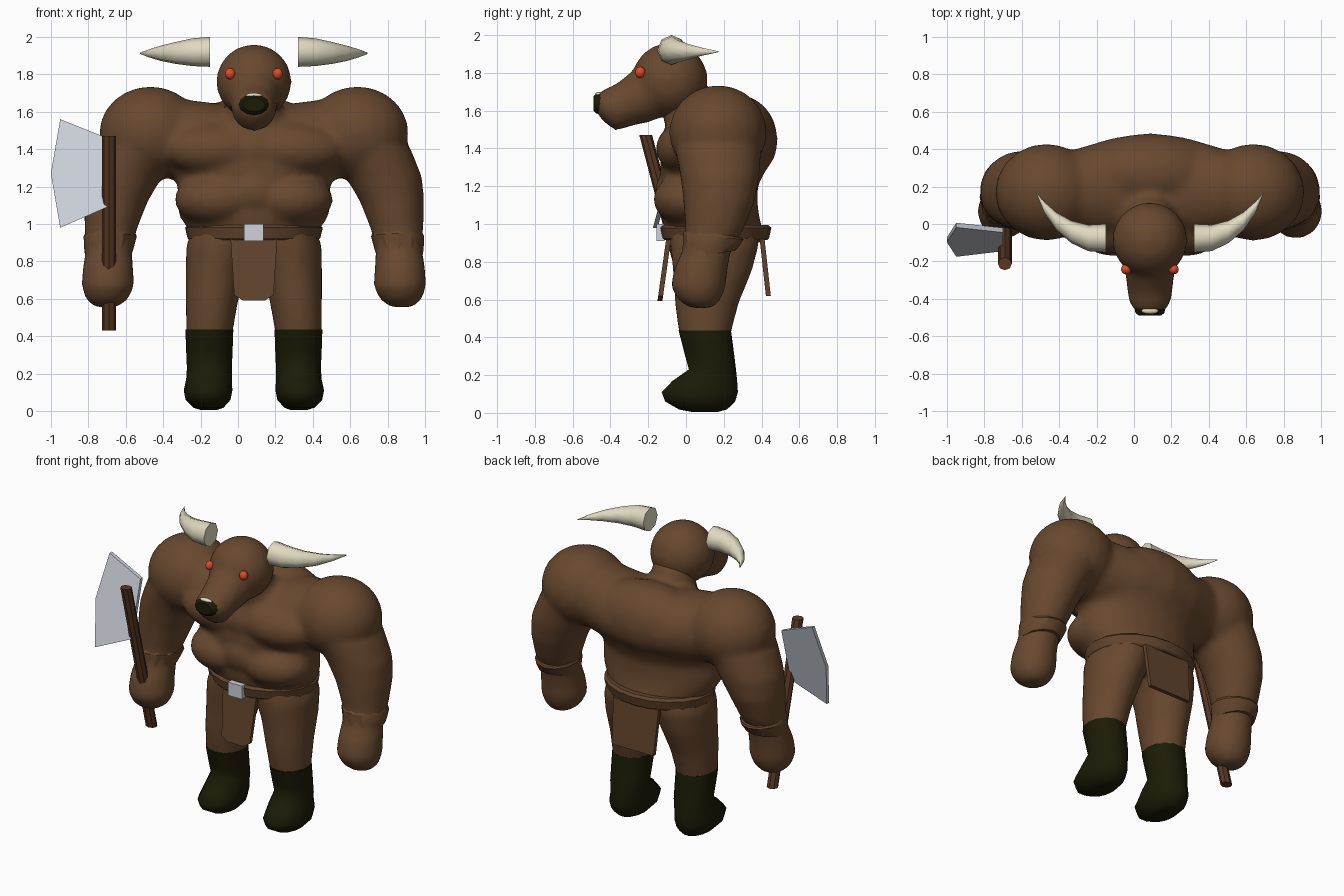
import bpy
import bmesh
from math import cos, sin, tau, radians
from mathutils import Vector, Matrix

if "Cube" in bpy.data.objects:
    bpy.data.objects.remove(bpy.data.objects["Cube"], do_unlink=True)

MID = 0.085          # the figure's own centre line in x
SIDES = {"left": 1, "right": -1}


def material(name, rgb):
    mat = bpy.data.materials.new(name)
    mat.use_nodes = True
    color = (*rgb, 1)
    mat.diffuse_color = color
    shader = mat.node_tree.nodes["Principled BSDF"]
    shader.inputs["Base Color"].default_value = color
    shader.inputs["Roughness"].default_value = 0.9
    return mat


hide = material("brown hide", (0.138, 0.065, 0.028))
leather = material("brown leather", (0.12, 0.057, 0.025))
wood = material("dark wood", (0.1, 0.04, 0.018))
boot_green = material("dark green", (0.011, 0.011, 0.002))
horn_cream = material("horn cream", (0.75, 0.7, 0.53))
eye_red = material("eye red", (0.76, 0.07, 0.02))
steel = material("pale steel", (0.61, 0.65, 0.71))


def loft(bm, rings, axis="Z", side=1, sides=16):
    """Skin ellipses across an axis; ring = offset from centre line, y, z, two radii."""
    loops = []
    for dx, y, z, ra, rb in rings:
        centre = Vector((MID + side * dx, y, z))
        loop = []
        for i in range(sides):
            a = ra * cos(tau * i / sides)
            b = rb * sin(tau * i / sides)
            offset = {"X": (0, a, b), "Y": (a, 0, b), "Z": (a, b, 0)}[axis]
            loop.append(bm.verts.new(centre + Vector(offset)))
        loops.append(loop)
    for low, high in zip(loops, loops[1:]):
        for i in range(sides):
            j = (i + 1) % sides
            bm.faces.new((low[i], low[j], high[j], high[i]))
    bm.faces.new(loops[0])
    bm.faces.new(loops[-1])


def ball(bm, dx, y, z, radii, side=1):
    place = Matrix.Translation((MID + side * dx, y, z)) @ Matrix.Diagonal((*radii, 1))
    bmesh.ops.create_uvsphere(bm, u_segments=20, v_segments=12, radius=1, matrix=place)


def plate(bm, points, thickness):
    """Flat outline given a thickness toward the back."""
    face = bm.faces.new([bm.verts.new(p) for p in points])
    moved = bmesh.ops.extrude_face_region(bm, geom=[face])["geom"]
    verts = [g for g in moved if isinstance(g, bmesh.types.BMVert)]
    bmesh.ops.translate(bm, verts=verts, vec=(0, thickness, 0))


def finish(bm, name, mat, angle=40, blend=False):
    bmesh.ops.recalc_face_normals(bm, faces=bm.faces)
    mesh = bpy.data.meshes.new(name)
    bm.to_mesh(mesh)
    bm.free()
    mesh.materials.append(mat)
    mesh.shade_smooth()
    mesh.set_sharp_from_angle(angle=radians(angle))
    obj = bpy.data.objects.new(name, mesh)
    bpy.context.collection.objects.link(obj)
    if blend:        # fuse overlapping muscle forms into one skin
        remesh = obj.modifiers.new("fuse", "REMESH")
        remesh.mode = "VOXEL"
        remesh.voxel_size = 0.022
        remesh.use_smooth_shade = True
        smooth = obj.modifiers.new("soften", "SMOOTH")
        smooth.iterations = 6


# Torso, shoulders and arms
bm = bmesh.new()
loft(bm, [(0, .15, .9, .33, .25), (0, .145, .98, .355, .26), (0, .13, 1.03, .395, .26),
          (0, .125, 1.1, .412, .255), (0, .125, 1.2, .408, .255), (0, .14, 1.28, .44, .28),
          (0, .16, 1.5, .4, .28), (0, .16, 1.6, .24, .2)], sides=24)
loft(bm, [(-.62, .17, 1.49, .21, .21), (-.4, .17, 1.45, .23, .22), (-.2, .19, 1.43, .27, .215),
          (0, .2, 1.42, .285, .215), (.2, .19, 1.43, .27, .215), (.4, .17, 1.45, .23, .22),
          (.62, .17, 1.49, .21, .21)], axis="X", sides=24)
arm = [(.52, .17, 1.55, .2, .2), (.62, .17, 1.4, .22, .23), (.695, .18, 1.25, .205, .21),
       (.738, .175, 1.12, .172, .19), (.765, .15, .97, .14, .155), (.775, .11, .86, .125, .13),
       (.78, .08, .77, .135, .142), (.78, .065, .67, .142, .147), (.785, .07, .6, .115, .115),
       (.79, .08, .555, .06, .06)]
for side in SIDES.values():
    loft(bm, arm, side=side, sides=20)
    ball(bm, .553, .17, 1.485, (.275, .26, .25), side)
    ball(bm, .2, .01, 1.4, (.29, .17, .145), side)
    ball(bm, .19, .03, 1.13, (.235, .205, .145), side)
ball(bm, 0, .01, 1.4, (.2, .16, .14))
ball(bm, 0, .03, 1.17, (.22, .195, .165))
ball(bm, 0, .27, 1.45, (.38, .215, .235))
loft(bm, [(0, .12, 1.42, .2, .19), (0, .04, 1.56, .155, .165), (0, -.01, 1.74, .13, .125)])
finish(bm, "torso", hide, blend=True)

# Head with long muzzle
bm = bmesh.new()
ball(bm, 0, -.085, 1.76, (.202, .202, .2))
loft(bm, [(0, -.06, 1.76, .16, .17), (0, -.2, 1.705, .148, .168), (0, -.28, 1.667, .13, .147),
          (0, -.37, 1.617, .12, .125), (0, -.43, 1.625, .108, .09),
          (0, -.47, 1.635, .075, .055)], axis="Y", sides=20)
finish(bm, "head", hide, blend=True)

# Nose, with a pale patch on its upper rim
bm = bmesh.new()
loft(bm, [(0, -.445, 1.638, .084, .06), (0, -.475, 1.638, .077, .053),
          (0, -.489, 1.638, .06, .038)], axis="Y", sides=12)
finish(bm, "nose", boot_green)
bm = bmesh.new()
ball(bm, 0, -.464, 1.686, (.044, .016, .014))
finish(bm, "nose_patch", horn_cream)

# Legs
bm = bmesh.new()
leg = [(.13, .15, .98, .2, .24), (.178, .15, .88, .185, .235), (.205, .14, .75, .16, .21),
       (.225, .11, .58, .14, .17), (.238, .1, .42, .125, .138), (.238, .11, .32, .11, .115)]
for side in SIDES.values():
    loft(bm, leg, side=side, sides=20)
finish(bm, "legs", hide, blend=True)

boot = [(.238, .1, .435, .128, .142), (.238, .122, .32, .124, .135), (.238, .14, .23, .12, .128),
        (.24, .1, .17, .122, .175), (.245, .073, .11, .13, .207), (.245, .075, .06, .12, .19),
        (.243, .09, .018, .08, .13), (.24, .1, .005, .04, .07)]
horn = [(.235, -.076, 1.92, .076, .08), (.33, -.075, 1.918, .07, .074),
        (.42, -.042, 1.914, .06, .058), (.5, .015, 1.912, .048, .04),
        (.565, .09, 1.912, .03, .02), (.608, .17, 1.912, .003, .003)]
band = [(.778, .12, .84, .125, .14), (.775, .13, .87, .132, .148),
        (.768, .145, .935, .142, .16), (.767, .15, .952, .135, .15)]
for label, side in SIDES.items():
    # Boots
    bm = bmesh.new()
    loft(bm, boot, side=side, sides=14)
    finish(bm, label + "_boot", boot_green, 75)
    # Horns floating just off the head
    bm = bmesh.new()
    loft(bm, horn, axis="X", side=side, sides=8)
    finish(bm, label + "_horn", horn_cream, 60)
    # Eyes
    bm = bmesh.new()
    ball(bm, .127, -.242, 1.803, (.027, .027, .03), side)
    finish(bm, label + "_eye", eye_red)
    # Wristbands, deeper at the front than the back
    bm = bmesh.new()
    loft(bm, band, side=side, sides=12)
    for v in bm.verts:
        v.co.z += 2.5 * (.895 - v.co.z) * (v.co.y - .13)
    finish(bm, label + "_wristband", hide, 30)

# Belt and buckle
bm = bmesh.new()
loft(bm, [(0, .155, .915, .345, .275), (0, .155, .925, .355, .285),
          (0, .155, .98, .368, .297), (0, .155, .995, .35, .28)], sides=20)
finish(bm, "belt", leather, 30)
bm = bmesh.new()
bmesh.ops.create_cube(bm, size=1, matrix=Matrix.Translation((MID, -.135, .955))
                      @ Matrix.Diagonal((.105, .04, .09, 1)))
finish(bm, "buckle", steel, 30)

# Hanging cloths: pointed in front, broad and square behind
cloths = {"front": (-.105, -.15, [(.125, .92), (.105, .62), (.06, .592)]),
          "back": (.39, .425, [(.17, .92), (.155, .62)])}
for label, (top_y, low_y, edge) in cloths.items():
    bm = bmesh.new()
    outline = edge + [(-dx, z) for dx, z in reversed(edge)]
    plate(bm, [(MID + dx, low_y + (top_y - low_y) * (z - .6) / .32, z) for dx, z in outline], .026)
    finish(bm, label + "_cloth", leather, 30)

# Axe shaft, leaning forward at the top
bm = bmesh.new()
loft(bm, [(.775, .06, .43, .037, .034), (.775, -.213, 1.47, .037, .034)], side=-1, sides=8)
finish(bm, "axe_shaft", wood, 30)

# Axe blade, leaning back at the top
bm = bmesh.new()
outline = [(-.7, 1.46), (-.7, 1.09), (-.95, .98), (-1, 1.27), (-.95, 1.56)]
plate(bm, [(x, -.175 + .27 * (z - .98), z) for x, z in outline], .025)
finish(bm, "axe_blade", steel, 30)
